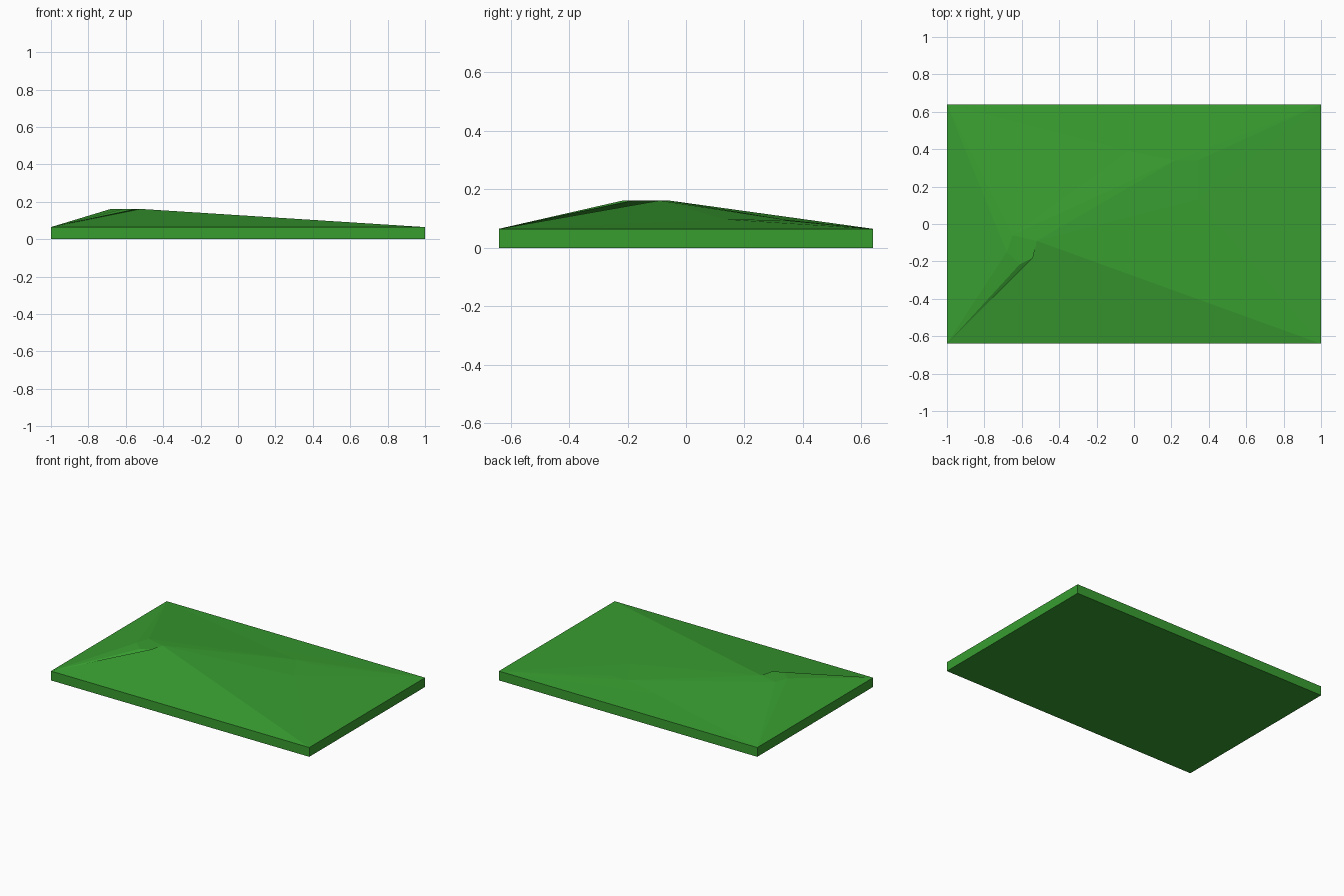
import bpy
import bmesh

cube = bpy.data.objects.get("Cube")
if cube:
    bpy.data.objects.remove(cube, do_unlink=True)

HALF_X, HALF_Y, BASE, PEAK = 1.0, 0.64, 0.065, 0.162

# Grass colour
grass = bpy.data.materials.new("grass_green")
grass.use_nodes = True
color = (0.04, 0.34, 0.03, 1)
grass.diffuse_color = color
shader = grass.node_tree.nodes["Principled BSDF"]
shader.inputs["Base Color"].default_value = color
shader.inputs["Roughness"].default_value = 0.9

bm = bmesh.new()

# Rectangular slab without its lid
points = {}
for name, sx, sy in (("fl", -1, -1), ("fr", 1, -1), ("br", 1, 1), ("bl", -1, 1)):
    points[name] = bm.verts.new((sx * HALF_X, sy * HALF_Y, BASE))
    points[name + "_floor"] = bm.verts.new((sx * HALF_X, sy * HALF_Y, 0))
rim = ["fl", "fr", "br", "bl"]
for a, b in zip(rim, rim[1:] + rim[:1]):
    bm.faces.new([points[n] for n in (a + "_floor", b + "_floor", b, a)])
bm.faces.new([points[n + "_floor"] for n in reversed(rim)])

# Summit plateau and lower shoulder of the hill
hill = {
    "west": (-0.68, -0.15, PEAK),
    "south": (-0.61, -0.215, PEAK),
    "lip": (-0.54, -0.18, PEAK),
    "east": (-0.52, -0.09, PEAK),
    "north": (-0.65, -0.06, PEAK),
    "spur": (-0.03, 0.39, 0.09),
    "ridge": (0.22, 0.34, 0.096),
    "shoulder": (0.34, 0.34, 0.094),
    "knee": (0.34, 0.13, 0.098),
}
for name, co in hill.items():
    points[name] = bm.verts.new(co)

# Sloping facets
facets = """
west south lip east north
fl west bl
west north bl
fl south west
fl lip south
fl east lip
fl fr east
east fr knee
fr br knee
knee br shoulder
knee shoulder ridge
east knee ridge
north east ridge
north ridge spur
north spur bl
spur br bl
spur ridge br
ridge shoulder br
"""
for line in facets.strip().splitlines():
    bm.faces.new([points[n] for n in line.split()])

bmesh.ops.recalc_face_normals(bm, faces=bm.faces[:])
mesh = bpy.data.meshes.new("grass_mound")
bm.to_mesh(mesh)
bm.free()
mesh.materials.append(grass)
bpy.context.collection.objects.link(bpy.data.objects.new("grass_mound", mesh))
